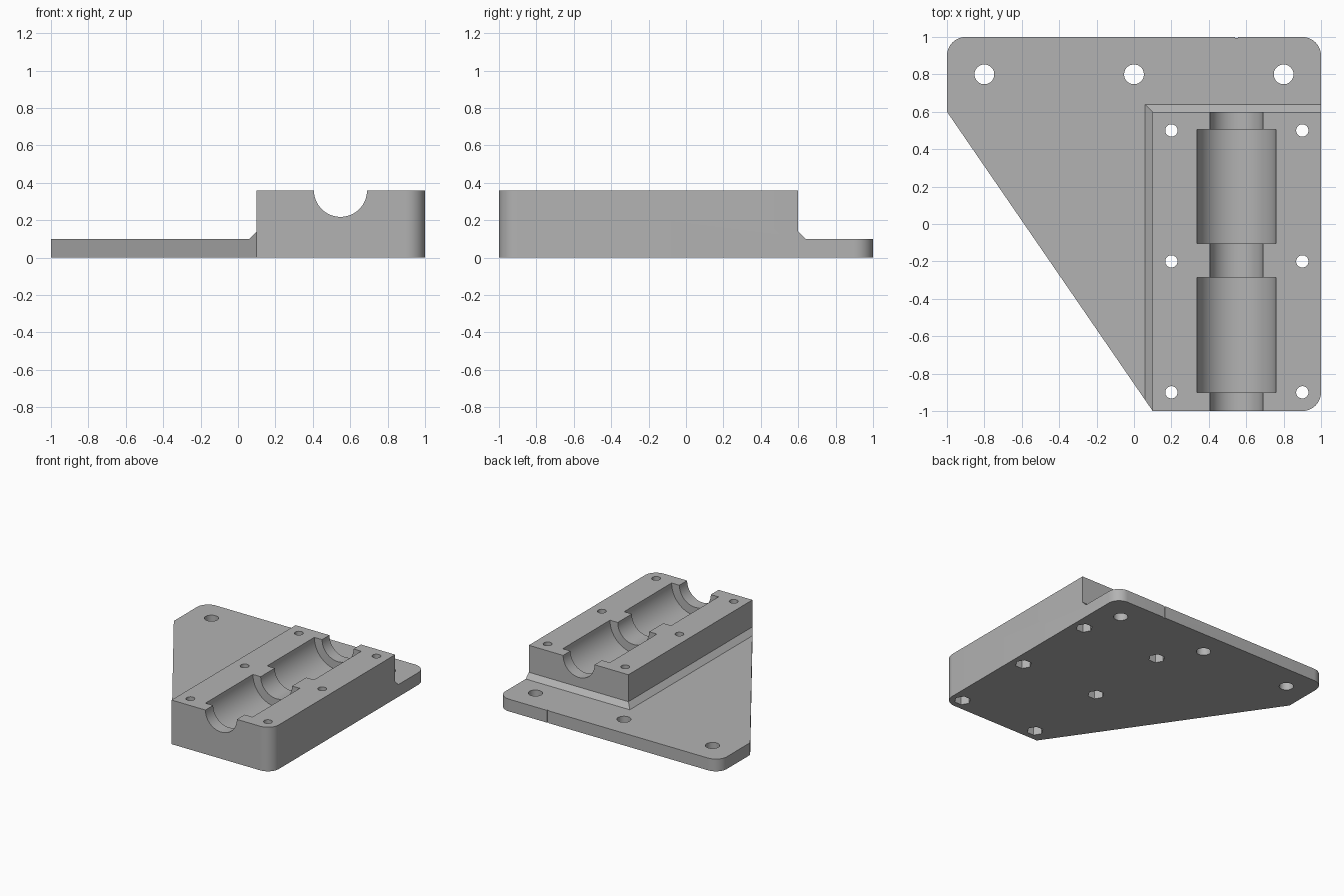
import bpy, bmesh
from math import sin, cos, pi, radians

if "Cube" in bpy.data.objects:
    bpy.data.objects.remove(bpy.data.objects["Cube"], do_unlink=True)

PLATE_TOP, BLOCK_TOP = 0.10, 0.36
SHAFT_X = 0.548


def prism(name, profile, axis, lo, hi):
    """Extrude a 2D profile along an axis, from lo to hi."""
    place = {"x": lambda a, b, t: (t, a, b),
             "y": lambda a, b, t: (a, t, b),
             "z": lambda a, b, t: (a, b, t)}[axis]
    bm = bmesh.new()
    ends = [[bm.verts.new(place(a, b, t)) for a, b in profile] for t in (lo, hi)]
    n = len(profile)
    for end in ends:
        bm.faces.new(end)
    for i in range(n):
        j = (i + 1) % n
        bm.faces.new((ends[0][i], ends[0][j], ends[1][j], ends[1][i]))
    bmesh.ops.recalc_face_normals(bm, faces=bm.faces)
    mesh = bpy.data.meshes.new(name)
    bm.to_mesh(mesh)
    bm.free()
    obj = bpy.data.objects.new(name, mesh)
    bpy.context.collection.objects.link(obj)
    return obj


def arc(cx, cy, r, start, end, steps):
    angles = [radians(start + (end - start) * i / steps) for i in range(steps + 1)]
    return [(cx + r * cos(a), cy + r * sin(a)) for a in angles]


def ring(cx, cy, r, sides, phase=0.5):
    return [(cx + r * cos(2 * pi * (i + phase) / sides),
             cy + r * sin(2 * pi * (i + phase) / sides)) for i in range(sides)]


def cut(target, cutter):
    """Subtract the cutter from the target, then remove the cutter."""
    cutter.hide_render = True
    mod = target.modifiers.new("cut", "BOOLEAN")
    mod.operation, mod.solver, mod.object = "DIFFERENCE", "EXACT", cutter
    bpy.context.view_layer.objects.active = target
    bpy.ops.object.modifier_apply(modifier=mod.name)
    bpy.data.objects.remove(cutter, do_unlink=True)


# Full-height body with three rounded corners and a slanted side
outline = ([(0.1, -1)] + arc(0.9, -0.9, 0.1, -90, 0, 10)
           + arc(0.9, 0.9, 0.1, 0, 90, 10)
           + arc(-0.9, 0.9, 0.1, 90, 180, 10) + [(-1, 0.6)])
bracket = prism("bearing_bracket", outline, "z", 0, BLOCK_TOP)

# Cut down to the thin plate, leaving a sloped foot along two block sides
foot = PLATE_TOP + 0.04
cut(bracket, prism("side_relief", [(-2, PLATE_TOP), (0.06, PLATE_TOP), (0.1, foot),
                                   (0.1, 1), (-2, 1)], "y", -2, 2))
cut(bracket, prism("back_relief", [(2, PLATE_TOP), (0.64, PLATE_TOP), (0.6, foot),
                                   (0.6, 1), (2, 1)], "x", -2, 2))

# Shaft channel and the two wider bearing seats
for name, r, lo, hi in (("shaft_channel", 0.142, -1.2, 0.8),
                        ("front_seat", 0.212, -0.9, -0.287),
                        ("back_seat", 0.212, -0.105, 0.505)):
    cut(bracket, prism(name, ring(SHAFT_X, BLOCK_TOP, r, 80), "y", lo, hi))

# Mounting holes in the plate
for x in (-0.8, 0, 0.8):
    cut(bracket, prism("plate_hole", ring(x, 0.8, 0.053, 32), "z", -1, 1))

# Bolt holes through the block, with hexagonal nut pockets underneath
for x in (0.2, 0.9):
    for y in (-0.9, -0.2, 0.5):
        cut(bracket, prism("bolt_hole", ring(x, y, 0.033, 24), "z", -1, 1))
        cut(bracket, prism("nut_pocket", ring(x, y, 0.062, 6, 0), "z", -1, 0.08))

# Tiny centring notch in the back edge
cut(bracket, prism("edge_notch", [(SHAFT_X - 0.008, 1.01), (SHAFT_X - 0.008, 0.994),
                                  (SHAFT_X + 0.008, 0.994), (SHAFT_X + 0.008, 1.01)],
                   "z", -1, 1))

# Single grey material
grey = bpy.data.materials.new("plain_grey")
grey.use_nodes = True
colour = (0.45, 0.45, 0.45, 1)
grey.diffuse_color = colour
grey.node_tree.nodes["Principled BSDF"].inputs["Base Color"].default_value = colour
bracket.data.materials.clear()
bracket.data.materials.append(grey)

# Smooth curved walls, keep the machined edges crisp
bpy.ops.object.select_all(action="DESELECT")
bracket.select_set(True)
bpy.context.view_layer.objects.active = bracket
bpy.ops.object.shade_smooth_by_angle(angle=radians(30))
